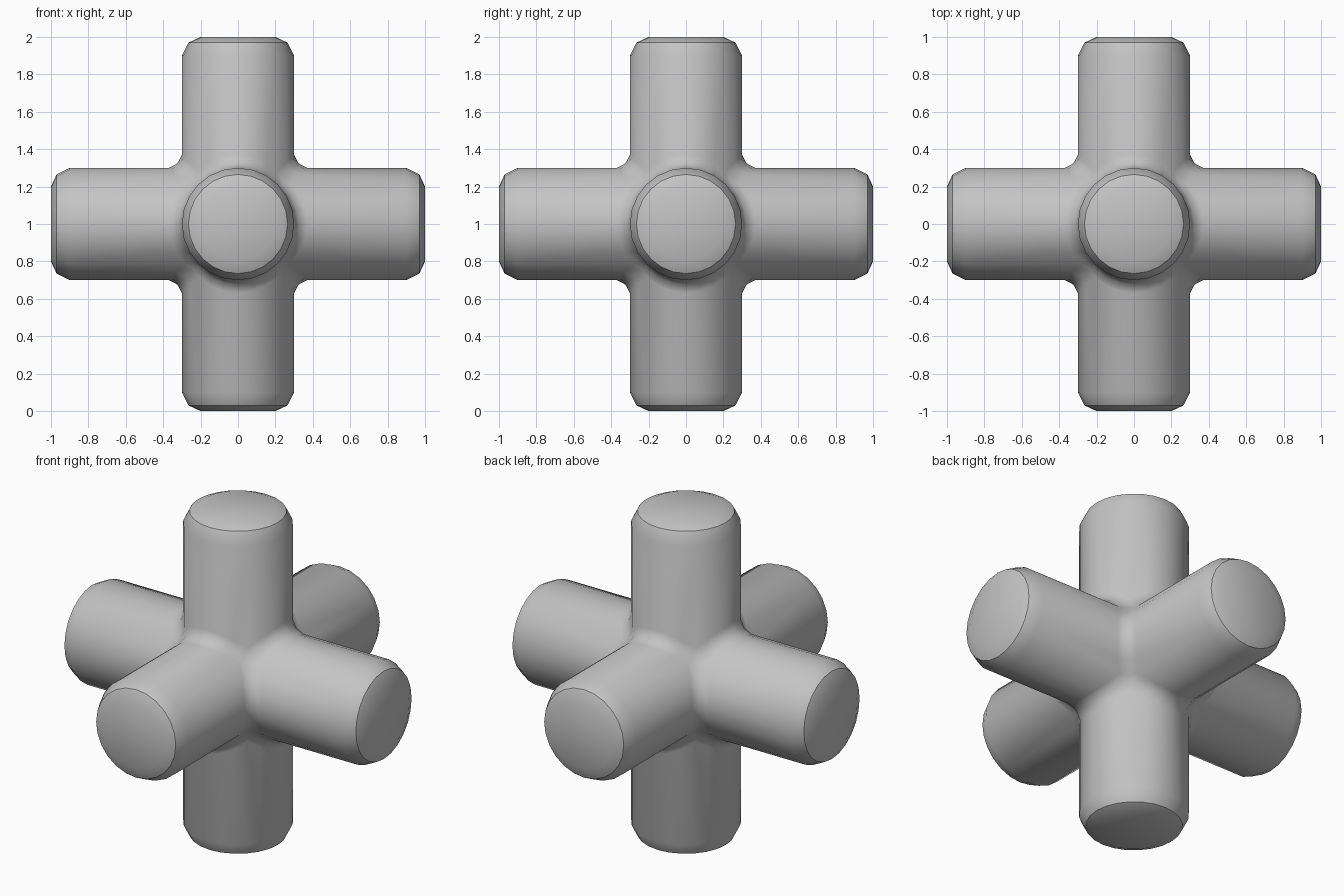
import bpy, bmesh, math
from mathutils import Vector

cube = bpy.data.objects.get("Cube")
if cube:
    bpy.data.objects.remove(cube, do_unlink=True)

R = 0.3          # arm radius
SEG = 24         # sides of each arm
GAP = 0.07       # width of the fillet along an arm
DIP = 0.024      # middle of the fillet, out from the seam
CREASE = 0.97    # where the rounded shoulder meets the domed end
SHOULDER = [(R, 0.9), (0.265, CREASE), (0.2, 1.0)]

bm = bmesh.new()


def point(**axes):
    return Vector((axes["x"], axes["y"], axes["z"]))


def place(*pairs):
    """Vertex from (axis index, value) pairs."""
    co = Vector()
    for axis, value in pairs:
        co[axis] = value
    return bm.verts.new(co)


def bridge(a, b, closed=True):
    n = len(a)
    for i in range(n if closed else n - 1):
        j = (i + 1) % n
        bm.faces.new((a[i], a[j], b[j], b[i]))


# Six arms: each starts on the scalloped seam and ends in a domed cap
for k in range(3):
    m, n = (k + 1) % 3, (k + 2) % 3
    for s in (-1, 1):
        circle = [(math.cos(math.tau * i / SEG), math.sin(math.tau * i / SEG))
                  for i in range(SEG)]
        rings = [[place((k, s * (R * max(abs(c), abs(d)) + GAP)), (m, R * c), (n, R * d))
                  for c, d in circle]]
        for radius, reach in SHOULDER:
            rings.append([place((k, s * reach), (m, radius * c), (n, radius * d))
                          for c, d in circle])
        for a, b in zip(rings, rings[1:]):
            bridge(a, b)
        bm.faces.new(rings[-1])

# Twelve concave fillets between neighbouring arms
for k in range(3):
    m, n = (k + 1) % 3, (k + 2) % 3
    for s in (-1, 1):
        for t in (-1, 1):
            strips = [[], [], []]
            for i in range(-SEG // 8, SEG // 8 + 1):
                angle = math.tau * i / SEG
                c, side = R * math.cos(angle), R * math.sin(angle)
                for strip, (u, v) in zip(strips, ((GAP, 0), (DIP, DIP), (0, GAP))):
                    strip.append(place((k, s * (c + u)), (m, t * (c + v)), (n, side)))
            bridge(strips[0], strips[1], False)
            bridge(strips[1], strips[2], False)

# Eight small corner patches where three fillets meet
b = R * math.sqrt(0.5)
for sx in (-1, 1):
    for sy in (-1, 1):
        for sz in (-1, 1):
            signs = (sx, sy, sz)
            loop = []
            for k in range(3):
                m, n = (k + 1) % 3, (k + 2) % 3
                loop.append(place((k, signs[k] * (b + GAP)), (m, signs[m] * b), (n, signs[n] * b)))
                loop.append(place((k, signs[k] * (b + DIP)), (m, signs[m] * (b + DIP)),
                                  (n, signs[n] * b)))
            bm.faces.new(loop)

bmesh.ops.remove_doubles(bm, verts=bm.verts[:], dist=0.0005)
bmesh.ops.recalc_face_normals(bm, faces=bm.faces[:])

# Smooth shading with a crisp edge around every end cap
for face in bm.faces:
    face.smooth = True
for edge in bm.edges:
    edge.smooth = not all(abs(max(abs(x) for x in v.co) - CREASE) < 0.001 for v in edge.verts)
bmesh.ops.translate(bm, verts=bm.verts[:], vec=(0, 0, 1))

mesh = bpy.data.meshes.new("six_way_pipe_joint")
bm.to_mesh(mesh)
bm.free()
joint = bpy.data.objects.new("six_way_pipe_joint", mesh)
bpy.context.collection.objects.link(joint)

# Plain grey
grey = bpy.data.materials.new("plain_grey")
grey.use_nodes = True
colour = (0.55, 0.55, 0.55, 1)
grey.diffuse_color = colour
grey.node_tree.nodes["Principled BSDF"].inputs["Base Color"].default_value = colour
mesh.materials.append(grey)
